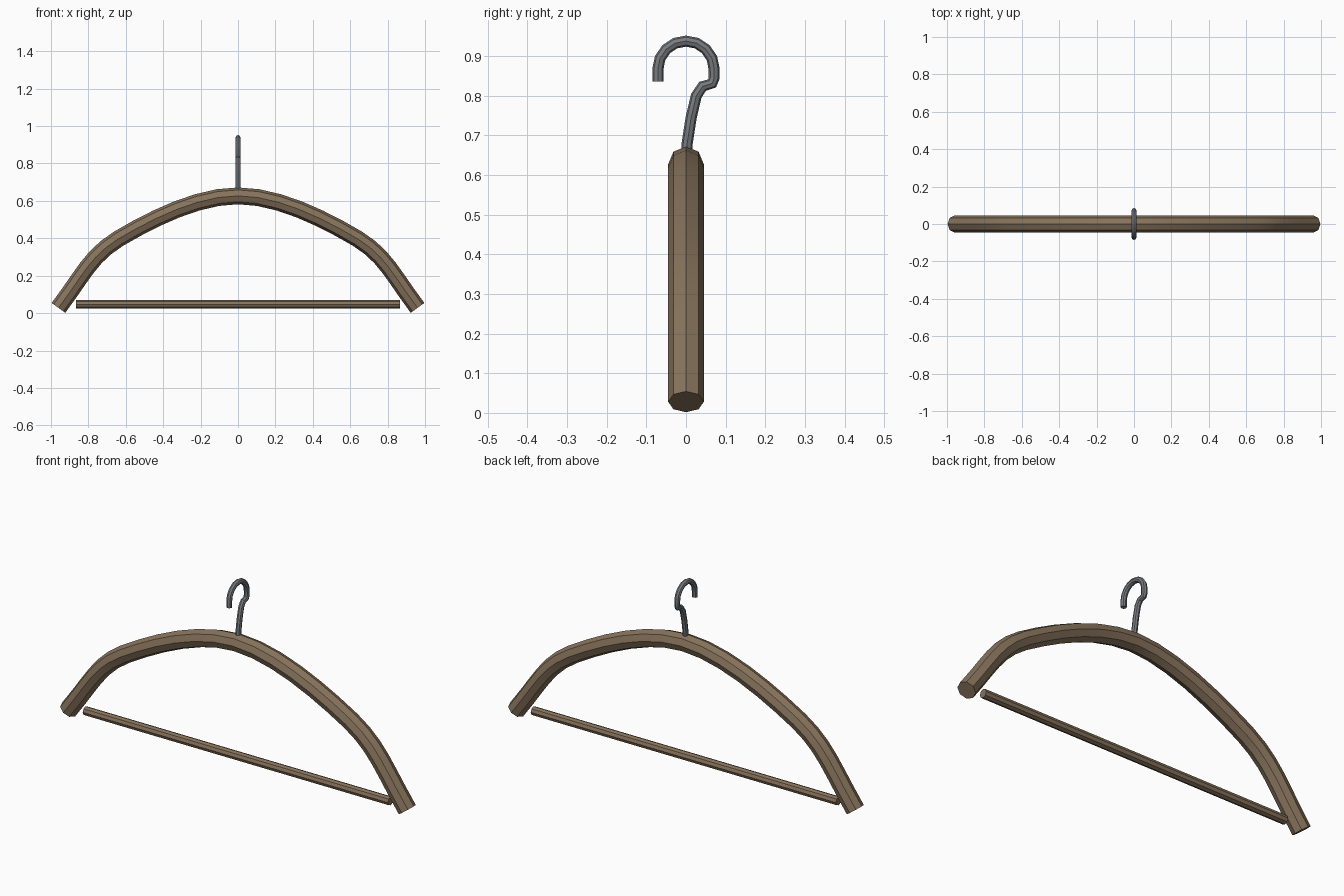
import bpy, bmesh
from math import cos, sin, pi, radians
from mathutils import Vector
from mathutils.geometry import interpolate_bezier

cube = bpy.data.objects.get("Cube")
if cube:
    bpy.data.objects.remove(cube)


def material(name, rgb, metallic=0.0):
    m = bpy.data.materials.new(name)
    m.use_nodes = True
    m.diffuse_color = (*rgb, 1)
    m.node_tree.nodes["Principled BSDF"].inputs["Base Color"].default_value = (*rgb, 1)
    return m


wood = material("brown wood", (0.24, 0.17, 0.105))
steel = material("grey steel", (0.19, 0.20, 0.215))


def sweep(name, path, side, radius, mat, sides=8):
    """Capped round rod along a planar path; side is the plane's normal."""
    bm = bmesh.new()
    side = Vector(side)
    path = [Vector(p) for p in path]
    rings = []
    for i, p in enumerate(path):
        before = (p - path[i - 1]).normalized() if i else Vector()
        after = (path[i + 1] - p).normalized() if i < len(path) - 1 else Vector()
        out = (before + after).normalized().cross(side)
        rings.append([bm.verts.new(p + radius * (cos(a) * side + sin(a) * out))
                      for a in (2 * pi * k / sides for k in range(sides))])
    for a, b in zip(rings, rings[1:]):
        for k in range(sides):
            n = (k + 1) % sides
            bm.faces.new((a[k], a[n], b[n], b[k]))
    bm.faces.new(rings[0])
    bm.faces.new(rings[-1])
    bmesh.ops.recalc_face_normals(bm, faces=bm.faces)
    mesh = bpy.data.meshes.new(name)
    bm.to_mesh(mesh)
    bm.free()
    mesh.materials.append(mat)
    ob = bpy.data.objects.new(name, mesh)
    bpy.context.collection.objects.link(ob)
    bpy.ops.object.select_all(action='DESELECT')
    ob.select_set(True)
    bpy.context.view_layer.objects.active = ob
    bpy.ops.object.shade_smooth_by_angle(angle=radians(30))
    return ob


# Arched shoulder: one half drawn as two curve spans, then mirrored
def span(a, b, c, d):
    return interpolate_bezier(*[Vector((x, 0, z)) for x, z in (a, b, c, d)], 7)


half = (span((0, 0.627), (0.21, 0.627), (0.45, 0.51), (0.64, 0.397))
        + span((0.64, 0.397), (0.79, 0.305), (0.83, 0.20), (0.96, 0.028))[1:])
left = [Vector((-p.x, 0, p.z)) for p in reversed(half[1:])]
sweep("shoulder_arch", left + half, (0, 1, 0), 0.045, wood)

# Straight trouser rail
sweep("trouser_rail", [(-0.865, 0, 0.047), (0.865, 0, 0.047)], (0, 1, 0), 0.022, wood)

# Bent wire hook: stem and neck, then the round crook
stem = [(0, 0.63), (0.003, 0.68), (0.013, 0.745), (0.026, 0.80), (0.042, 0.824), (0.066, 0.831)]
crook = [(0.071 * cos(a), 0.867 + 0.071 * sin(a)) for a in (pi * k / 8 for k in range(9))]
hook = stem + [(0.071, 0.845)] + crook + [(-0.071, 0.836)]
sweep("hook", [(0, y, z) for y, z in hook], (1, 0, 0), 0.014, steel)
